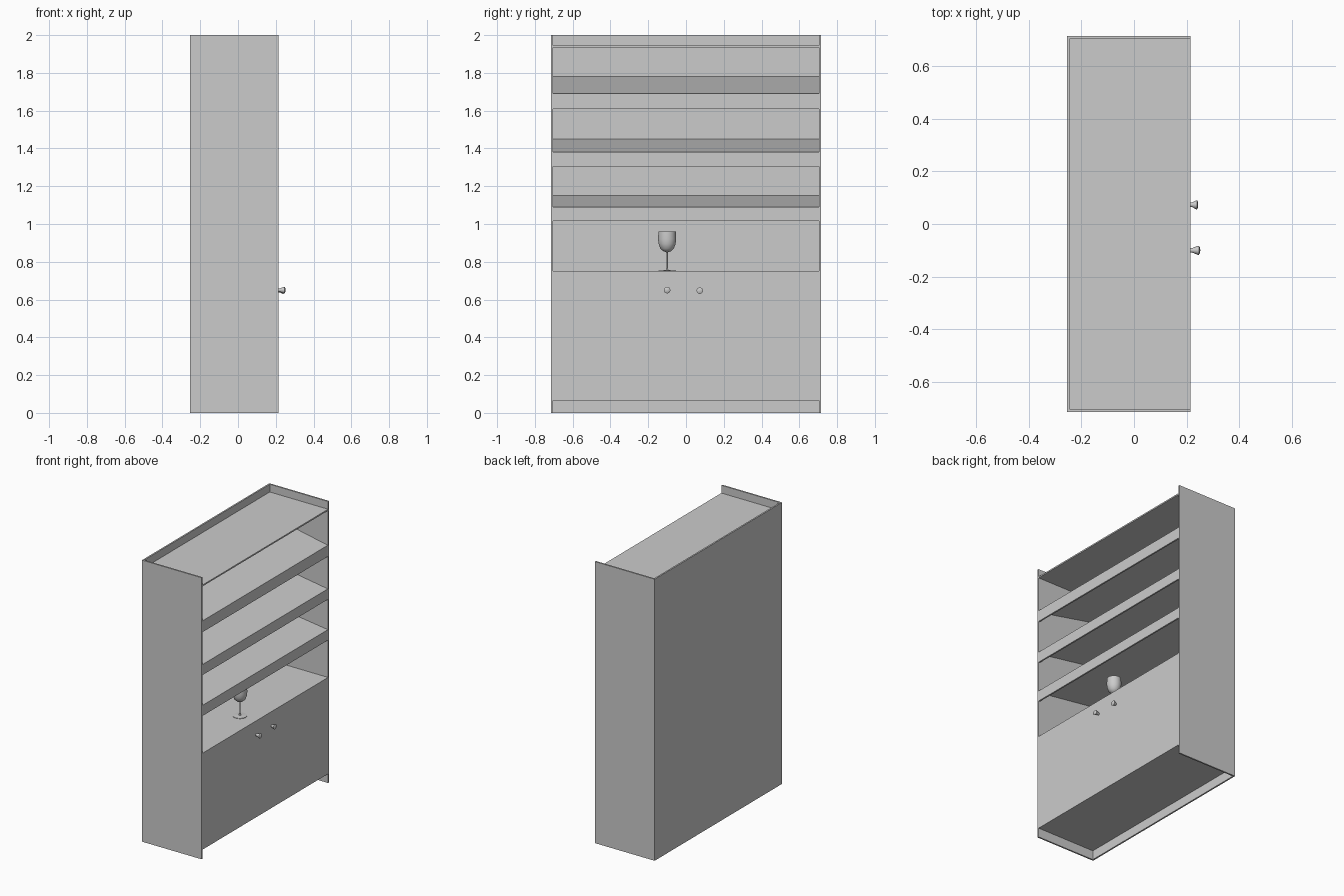
import bpy, bmesh, math
from mathutils import Matrix

cube = bpy.data.objects.get("Cube")
if cube:
    bpy.data.objects.remove(cube, do_unlink=True)

grey = bpy.data.materials.new("light_grey")
grey.use_nodes = True
colour = (0.6, 0.6, 0.6, 1)
grey.diffuse_color = colour
grey.node_tree.nodes["Principled BSDF"].inputs["Base Color"].default_value = colour

BACK, FRONT, HALF, T = -0.254, 0.215, 0.715, 0.011


def add(name, bm):
    bmesh.ops.recalc_face_normals(bm, faces=bm.faces)
    mesh = bpy.data.meshes.new(name)
    bm.to_mesh(mesh)
    bm.free()
    mesh.materials.append(grey)
    obj = bpy.data.objects.new(name, mesh)
    bpy.context.collection.objects.link(obj)
    return obj


def board(name, profile, y0=-HALF + T, y1=HALF - T):
    """Extrude an x-z profile along y."""
    bm = bmesh.new()
    face = bm.faces.new([bm.verts.new((x, y0, z)) for x, z in profile])
    new = bmesh.ops.extrude_face_region(bm, geom=[face])["geom"]
    verts = [v for v in new if isinstance(v, bmesh.types.BMVert)]
    bmesh.ops.translate(bm, verts=verts, vec=(0, y1 - y0, 0))
    return add(name, bm)


def rect(x0, x1, z0, z1):
    return [(x0, z0), (x1, z0), (x1, z1), (x0, z1)]


def lathe(name, profile, matrix, steps=32):
    """Spin a radius-height profile about z, then place it."""
    bm = bmesh.new()
    verts = [bm.verts.new((r, 0, h)) for r, h in profile]
    edges = [bm.edges.new(pair) for pair in zip(verts, verts[1:])]
    bmesh.ops.spin(bm, geom=verts + edges, cent=(0, 0, 0), axis=(0, 0, 1),
                   angle=math.tau, steps=steps)
    bmesh.ops.remove_doubles(bm, verts=bm.verts, dist=0.0002)
    bm.transform(matrix)
    obj = add(name, bm)
    bpy.ops.object.select_all(action="DESELECT")
    obj.select_set(True)
    bpy.context.view_layer.objects.active = obj
    bpy.ops.object.shade_smooth_by_angle(angle=math.radians(40))
    return obj


# Carcass: side, back and horizontal panels
board("right_side_panel", rect(BACK, FRONT, 0, 2), -HALF, -HALF + T)
board("left_side_panel", rect(BACK, FRONT, 0, 2), HALF - T, HALF)
board("back_panel", rect(BACK, BACK + T, 0, 2))
board("top_panel", rect(BACK + T, FRONT, 1.935, 1.945))
board("counter", rect(BACK + T, FRONT - T, 0.74, 0.75))
board("bottom_panel", rect(BACK + T, FRONT - T, 0.065, 0.075))
board("front_panel", rect(FRONT - T, FRONT, 0.065, 0.75))

# Sloping shelves, each with a hanging front rail
shelves = [(1.015, 1.09, 1.15), (1.305, 1.38, 1.45), (1.61, 1.69, 1.78)]
for i, (low, front, back) in enumerate(shelves, 1):
    board(f"shelf_{i}", [(BACK + T, back - T), (FRONT - T, front - T),
                         (FRONT - T, front), (BACK + T, back)])
    board(f"shelf_rail_{i}", rect(FRONT - T, FRONT, low, front))

# Flared knobs with domed ends
for name, y, z, length in (("right_knob", -0.1, 0.65, 0.037),
                           ("left_knob", 0.073, 0.647, 0.029)):
    place = Matrix.Translation((FRONT, y, z)) @ Matrix.Rotation(math.pi / 2, 4, "Y")
    lathe(name, [(0.009, 0), (0.009, length * 0.2), (0.017, length * 0.72),
                 (0.017, length * 0.85), (0.01, length * 0.97), (0, length)], place)

# Stemmed glass on the counter
lathe("wine_glass", [(0, 0), (0.046, 0), (0.046, 0.003), (0.008, 0.006),
                     (0.004, 0.015), (0.004, 0.1), (0.02, 0.106), (0.036, 0.12),
                     (0.045, 0.145), (0.048, 0.17), (0.046, 0.21),
                     (0.044, 0.21), (0.045, 0.17), (0.042, 0.145),
                     (0.033, 0.122), (0.018, 0.109), (0, 0.105)],
      Matrix.Translation((0.085, -0.1, 0.75)))
